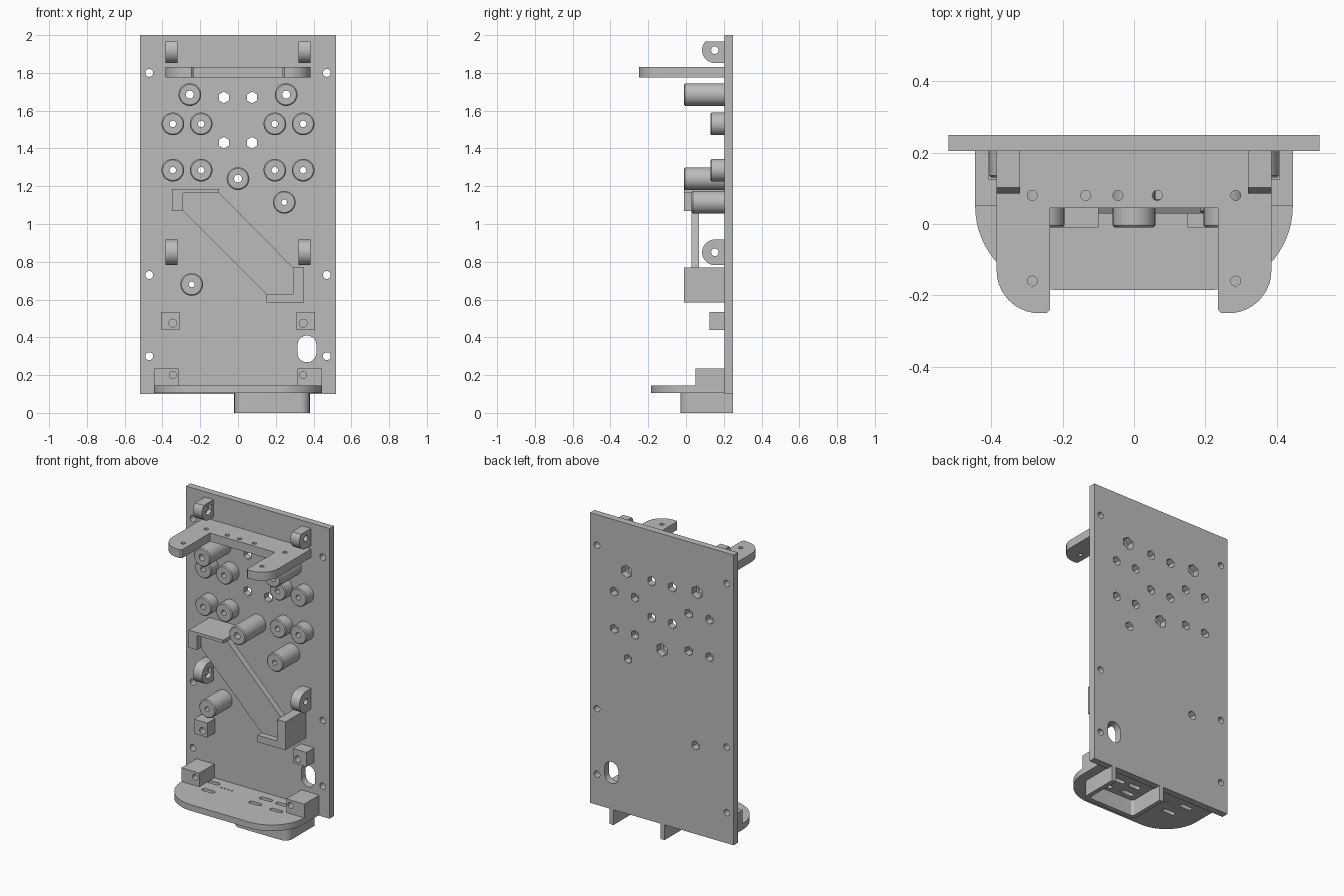
import bpy, bmesh, math
from mathutils import Vector

cube = bpy.data.objects.get("Cube")
if cube:
    bpy.data.objects.remove(cube, do_unlink=True)

grey = bpy.data.materials.new("plain_grey")
grey.use_nodes = True
colour = (0.5, 0.5, 0.5, 1)
grey.diffuse_color = colour
grey.node_tree.nodes["Principled BSDF"].inputs["Base Color"].default_value = colour

FRONT, BACK = 0.205, 0.25     # faces of the backplate
parts = []

# placement of a 2D outline on each axis
PLACE = {"x": lambda a, b, d: (d, a, b),
         "y": lambda a, b, d: (a, d, b),
         "z": lambda a, b, d: (a, b, d)}


def make(name, bm, keep=True):
    bmesh.ops.recalc_face_normals(bm, faces=bm.faces)
    mesh = bpy.data.meshes.new(name)
    bm.to_mesh(mesh)
    bm.free()
    ob = bpy.data.objects.new(name, mesh)
    bpy.context.collection.objects.link(ob)
    if keep:
        mesh.materials.append(grey)
        parts.append(ob)
    return ob


def add_prism(bm, outline, axis, lo, hi):
    face = bm.faces.new([bm.verts.new(PLACE[axis](a, b, lo)) for a, b in outline])
    out = bmesh.ops.extrude_face_region(bm, geom=[face])
    move = Vector(PLACE[axis](0, 0, hi - lo))
    bmesh.ops.translate(bm, vec=move, verts=[v for v in out["geom"] if isinstance(v, bmesh.types.BMVert)])


def prism(name, outline, axis, lo, hi, holes=()):
    bm = bmesh.new()
    add_prism(bm, outline, axis, lo, hi)
    ob = make(name, bm)
    if holes:
        cut(ob, [(h, axis, lo - 0.02, hi + 0.02) for h in holes])
    return ob


def cut(ob, prisms):
    bm = bmesh.new()
    for p in prisms:
        add_prism(bm, *p)
    cutter = make("cutter", bm, keep=False)
    mod = ob.modifiers.new("cut", "BOOLEAN")
    mod.operation, mod.solver, mod.object = "DIFFERENCE", "EXACT", cutter
    dg = bpy.context.evaluated_depsgraph_get()
    mesh = bpy.data.meshes.new_from_object(ob.evaluated_get(dg))
    ob.modifiers.clear()
    ob.data = mesh
    bpy.data.objects.remove(cutter, do_unlink=True)


def arc(cx, cy, r, start, end, n=10):
    steps = [math.radians(start + (end - start) * i / n) for i in range(n + 1)]
    return [(cx + r * math.cos(t), cy + r * math.sin(t)) for t in steps]


def circle(cx, cy, r, n=20):
    return arc(cx, cy, r, 0, 360, n)[:-1]


def hexagon(cx, cy, r):
    return arc(cx, cy, r, 30, 390, 6)[:-1]


def rect(x0, x1, y0, y1):
    return [(x0, y0), (x1, y0), (x1, y1), (x0, y1)]


def slot(cx, cy, length, width):
    r, h = width / 2, (length - width) / 2
    return arc(cx + h, cy, r, -90, 90, 6) + arc(cx - h, cy, r, 90, 270, 6)


def mirrored(points):
    return points + [(-x, y) for x, y in reversed(points)]


def boss(name, x, z, tip, hole):
    r, c = 0.06, 0.006
    profile = [(hole, tip), (r - c, tip), (r, tip + c), (r, FRONT), (hole, FRONT)]
    bm = bmesh.new()
    vs = [bm.verts.new((x + a, y, z)) for a, y in profile]
    edges = [bm.edges.new((vs[i - 1], vs[i])) for i in range(len(vs))]
    bmesh.ops.spin(bm, geom=vs + edges, cent=(x, 0, z), axis=(0, 1, 0), angle=math.tau, steps=32)
    bmesh.ops.remove_doubles(bm, verts=bm.verts, dist=0.0005)
    make(name, bm)


# standoff positions
short = [(s * x, z) for s in (-1, 1) for x in (0.195, 0.345) for z in (1.285, 1.53)]
tall = [(-0.255, 1.685), (0.255, 1.685), (0, 1.24)]
medium = [(0.245, 1.115), (-0.245, 0.68)]
for x, z in short:
    boss("short_standoff", x, z, 0.13, 0.017)
for x, z in tall:
    boss("tall_standoff", x, z, -0.01, 0.021)
for x, z in medium:
    boss("medium_standoff", x, z, 0.03, 0.015)

# backplate with screw holes, nut pockets and cable opening
holes = [circle(s * 0.47, z, 0.021) for s in (-1, 1) for z in (0.3, 0.73, 1.8)]
holes += [hexagon(s * 0.075, z, 0.031) for s in (-1, 1) for z in (1.43, 1.67)]
holes += [hexagon(x, z, 0.03) for x, z in short + medium]
holes += [hexagon(x, z, 0.042) for x, z in tall]
holes.append(arc(0.365, 0.36, 0.05, 0, 180) + arc(0.365, 0.318, 0.05, 180, 360))
prism("backplate", rect(-0.52, 0.52, 0.1, 2), "y", FRONT, BACK, holes)

# U-shaped upper bracket
half = [(0.385, FRONT)] + arc(0.265, -0.13, 0.12, 0, -90)
half += [(0.245, -0.25), (0.235, -0.24), (0.235, 0.045)]
holes = [circle(s * 0.285, y, 0.014) for s in (-1, 1) for y in (0.08, -0.16)]
holes += [circle(x, 0.08, 0.014) for x in (-0.135, -0.045, 0.065)]
prism("upper_bracket", mirrored(half), "z", 1.775, 1.83, holes)

# hinge lugs with an inner nut pocket, and lower screw blocks
for s in (-1, 1):
    lo, hi = sorted((s * 0.32, s * 0.385))
    for z, top in ((1.92, 0.045), (0.85, 0.068)):
        angle = math.degrees(math.asin(top / 0.068))
        outline = [(FRONT, z + top)] + arc(0.153, z, 0.068, 180 - angle, 270, 14) + [(FRONT, z - 0.068)]
        lug = prism("hinge_lug", outline, "x", lo, hi, [circle(0.153, z, 0.02)])
        lo_p, hi_p = sorted((s * 0.30, s * 0.345))
        cut(lug, [(hexagon(0.153, z, 0.037), "x", lo_p, hi_p)])
    lo, hi = sorted((s * 0.31, s * 0.408))
    prism("screw_block", rect(lo, hi, 0.44, 0.535), "y", 0.125, FRONT, [circle(s * 0.345, 0.475, 0.021)])
    lo, hi = sorted((s * 0.315, s * 0.445))
    prism("shelf_block", rect(lo, hi, 0.14, 0.235), "y", 0.05, FRONT, [circle(s * 0.345, 0.2, 0.019)])

# diagonal strap held by two corner walls
prism("upper_corner", [(-0.35, 1.185), (-0.1, 1.185), (-0.1, 1.165), (-0.29, 1.165),
                       (-0.29, 1.07), (-0.35, 1.07)], "y", -0.01, FRONT)
prism("lower_corner", [(0.35, 0.77), (0.35, 0.585), (0.15, 0.585), (0.15, 0.63),
                       (0.29, 0.63), (0.29, 0.77)], "y", -0.01, FRONT)
prism("diagonal_strap", [(-0.29, 1.165), (-0.1, 1.165), (0.29, 0.77), (0.29, 0.63),
                         (0.15, 0.63), (-0.29, 1.07)], "y", 0.03, 0.07)

# rounded bottom shelf with slots
half = [(0.445, FRONT)] + arc(0.21, 0.05, 0.235, 0, -90, 16)
holes = [slot(x, y, 0.09, 0.03) for x, y in
         ((-0.28, 0.146), (-0.24, 0.036), (0.09, 0.05), (0.11, 0.135), (0.25, 0.04), (0.23, 0.13))]
holes += [circle(-0.2 + 0.025 * i, 0.115, 0.007, 8) for i in range(4)]
prism("bottom_shelf", mirrored(half), "z", 0.105, 0.145, holes)

# open skirt below the shelf
r, t = 0.05, 0.03
outer = [(0.38, BACK)] + arc(0.38 - r, r - 0.03, r, 0, -90) + arc(r - 0.02, r - 0.03, r, 270, 180) + [(-0.02, BACK)]
inner = [(t - 0.02, BACK)] + arc(r - 0.02, r - 0.03, r - t, 180, 270) + arc(0.38 - r, r - 0.03, r - t, -90, 0)
prism("lower_skirt", outer + inner + [(0.38 - t, BACK)], "z", 0, 0.105)

# smooth the curved sides, keep edges sharp
bpy.ops.object.select_all(action="DESELECT")
for ob in parts:
    ob.select_set(True)
bpy.context.view_layer.objects.active = parts[0]
bpy.ops.object.shade_smooth_by_angle(angle=math.radians(30))
